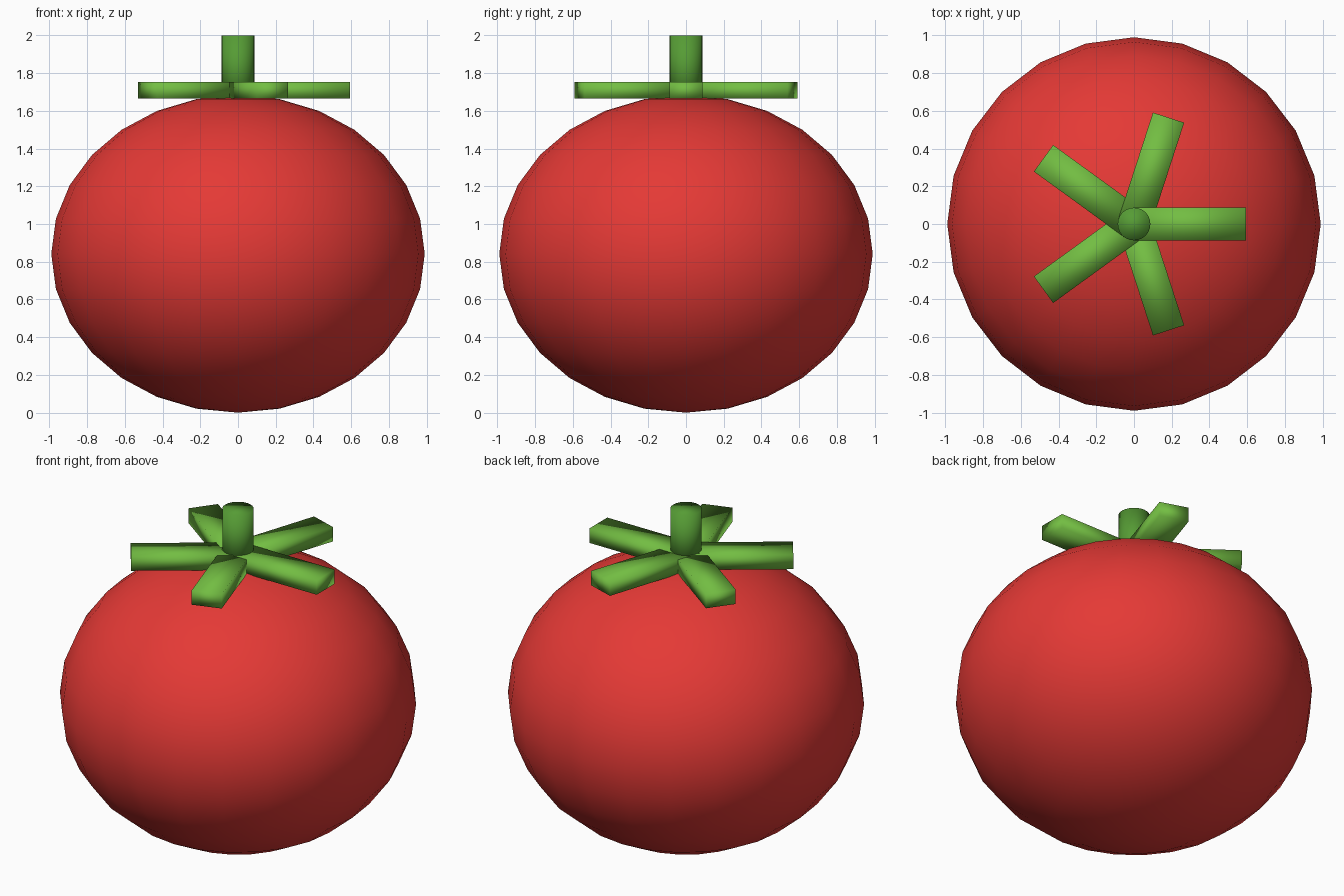
import bpy
import math
from mathutils import Matrix

cube = bpy.data.objects.get("Cube")
if cube:
    bpy.data.objects.remove(cube, do_unlink=True)


def material(name, color):
    mat = bpy.data.materials.new(name)
    mat.use_nodes = True
    mat.diffuse_color = color
    mat.node_tree.nodes["Principled BSDF"].inputs["Base Color"].default_value = color
    return mat


def finish(name, mat, transform):
    """Name the new primitive, bake its transform, colour and smooth it."""
    obj = bpy.context.object
    obj.name = name
    obj.data.transform(transform)
    obj.data.materials.append(mat)
    bpy.ops.object.shade_smooth()
    return obj


red = material("tomato red", (0.78, 0.041, 0.036, 1))
leaf_green = material("leaf green", (0.17, 0.51, 0.055, 1))
stem_green = material("stem green", (0.092, 0.33, 0.035, 1))

RADIUS, SQUASH = 0.99, 0.85
LEAF_LENGTH, LEAF_WIDTH, LEAF_HEIGHT = 0.593, 0.174, 0.088
LEAF_Z = 1.708

# Fruit: a squashed sphere resting on the ground
bpy.ops.mesh.primitive_uv_sphere_add(segments=24, ring_count=14, radius=RADIUS)
finish("fruit", red,
       Matrix.Translation((0, 0, RADIUS * SQUASH)) @ Matrix.Diagonal((1, 1, SQUASH, 1)))

# Leaves: five flat bars fanned out around the stem
for i in range(5):
    bpy.ops.mesh.primitive_cube_add(size=1)
    finish(f"leaf_{i + 1}", leaf_green,
           Matrix.Rotation(math.tau * i / 5, 4, "Z")
           @ Matrix.Translation((LEAF_LENGTH / 2, 0, LEAF_Z))
           @ Matrix.Diagonal((LEAF_LENGTH, LEAF_WIDTH, LEAF_HEIGHT, 1)))

# Stem: a short upright cylinder
bpy.ops.mesh.primitive_cylinder_add(vertices=24, radius=0.087, depth=0.34)
finish("stem", stem_green, Matrix.Translation((0, 0, 1.83)))
